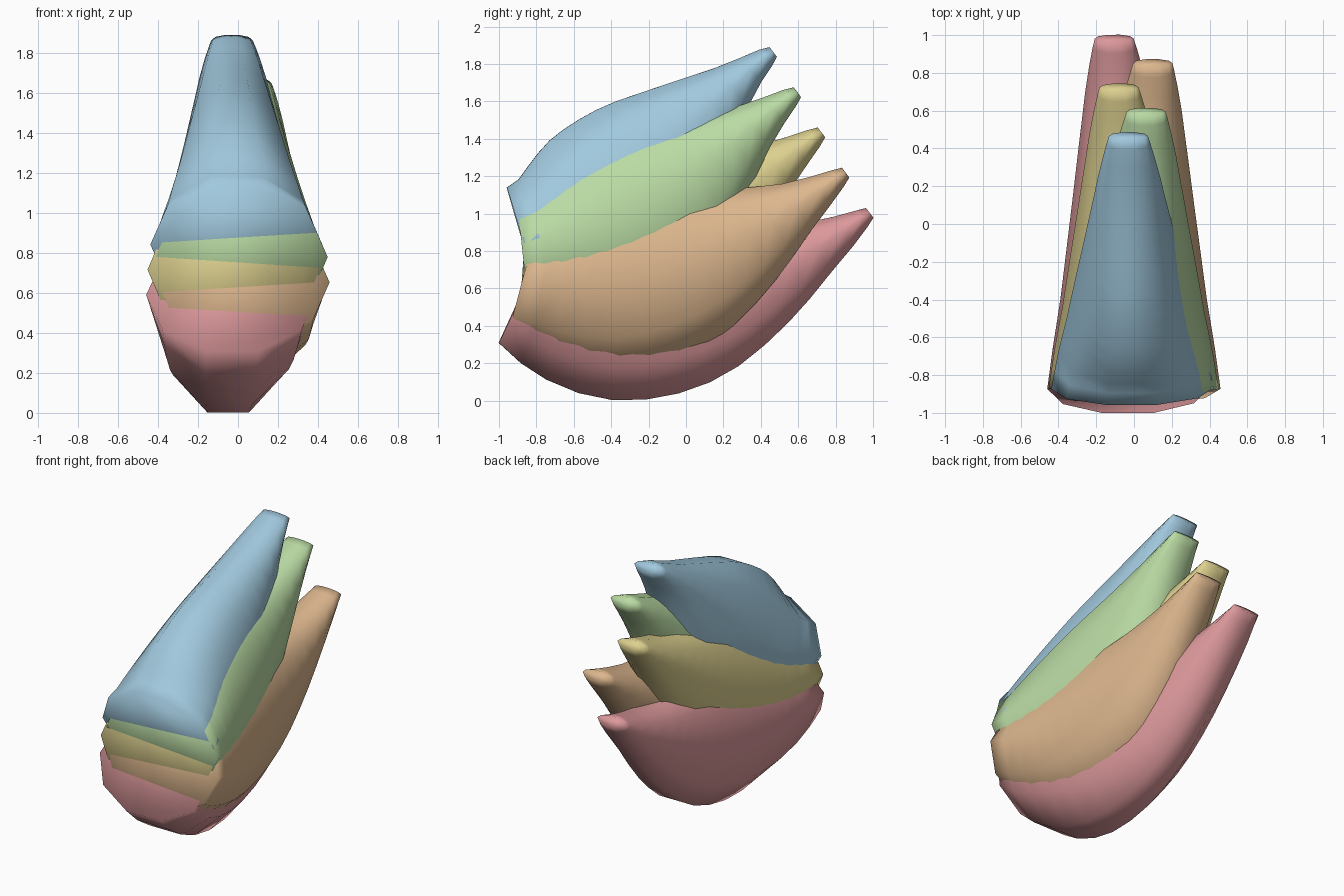
import bpy, bmesh, math
from mathutils import Vector

if "Cube" in bpy.data.objects:
    bpy.data.objects.remove(bpy.data.objects["Cube"])

SIDES = 10
# rows along one finger: position, half thickness, half width
ROWS = [(0, .31, .43), (.06, .367, .411), (.12, .415, .392), (.19, .458, .366), (.26, .485, .34),
        (.33, .489, .318), (.4, .478, .296), (.47, .453, .274), (.54, .41, .252),
        (.61, .35, .231), (.68, .287, .21), (.75, .222, .189), (.83, .15, .166),
        (.91, .095, .139), (.97, .055, .116), (1, .033, .103)]
END_ANGLE = math.radians(37)


def linear(c):
    return c / 12.92 if c <= .04045 else ((c + .055) / 1.055) ** 2.4


def material(name, hex_rgb):
    m = bpy.data.materials.new(name)
    m.diffuse_color = [linear(int(hex_rgb[i:i + 2], 16) / 255) for i in (0, 2, 4)] + [1]
    m.use_nodes = True
    m.node_tree.nodes["Principled BSDF"].inputs["Base Color"].default_value = m.diffuse_color
    return m


def finger(name, mat, start, end, angle, scale, yaw):
    """Tapered ten-sided tube swept along a curved centre line."""
    p0, p3 = Vector(start), Vector(end)
    a = math.radians(angle)
    reach = math.hypot(p3.y - p0.y, p3.z - p0.z) / 3
    lean = (p3.x - p0.x) / 3
    p1 = p0 + Vector((lean, reach * math.cos(a), reach * math.sin(a)))
    p2 = p3 - Vector((lean, reach * math.cos(END_ANGLE), reach * math.sin(END_ANGLE)))
    bm = bmesh.new()
    rings = []
    for t, thick, half in ROWS:
        s = 1 - t
        c = p0 * s**3 + p1 * 3 * s * s * t + p2 * 3 * s * t * t + p3 * t**3
        d = (p1 - p0) * s * s + (p2 - p1) * 2 * s * t + (p3 - p2) * t * t
        up = Vector((0, -d.z, d.y)).normalized()
        side = Vector((1, yaw, 0))
        h = thick / math.sin(math.radians(72)) * (scale if .03 < t < .95 else 1)
        ring = []
        for i in range(SIDES):
            q = math.tau * i / SIDES
            ring.append(bm.verts.new(c + side * half * math.cos(q) + up * h * math.sin(q)))
        rings.append(ring)
    for r0, r1 in zip(rings, rings[1:]):
        for i in range(SIDES):
            j = (i + 1) % SIDES
            bm.faces.new((r0[i], r0[j], r1[j], r1[i]))
    bm.faces.new(rings[0])
    bm.faces.new(rings[-1])
    bmesh.ops.recalc_face_normals(bm, faces=bm.faces)
    # soft shading runs over the end caps too
    for f in bm.faces:
        f.smooth = True
    mesh = bpy.data.meshes.new(name)
    bm.to_mesh(mesh)
    bm.free()
    mesh.materials.append(mat)
    bpy.context.collection.objects.link(bpy.data.objects.new(name, mesh))


# five fingers fanned from the bottom up, leaning left and right in turn
FINGERS = [("pink", "DD999C", -.105, -25), ("tan", "DDB78E", .10, -15),
           ("yellow", "DDD08F", -.08, -4.3), ("green", "BADBA4", .065, 6),
           ("blue", "A1C9DE", -.03, 16.5)]
for i, (color, rgb, tip_x, angle) in enumerate(FINGERS):
    sign = 1 if tip_x < 0 else -1
    finger(color + "_finger", material(color, rgb),
           (tip_x * .28, -.87, .59 + .063 * i), (tip_x, .982 - .129 * i, 1.004 + .215 * i),
           angle, 1 - .025 * i, .006 * sign)
